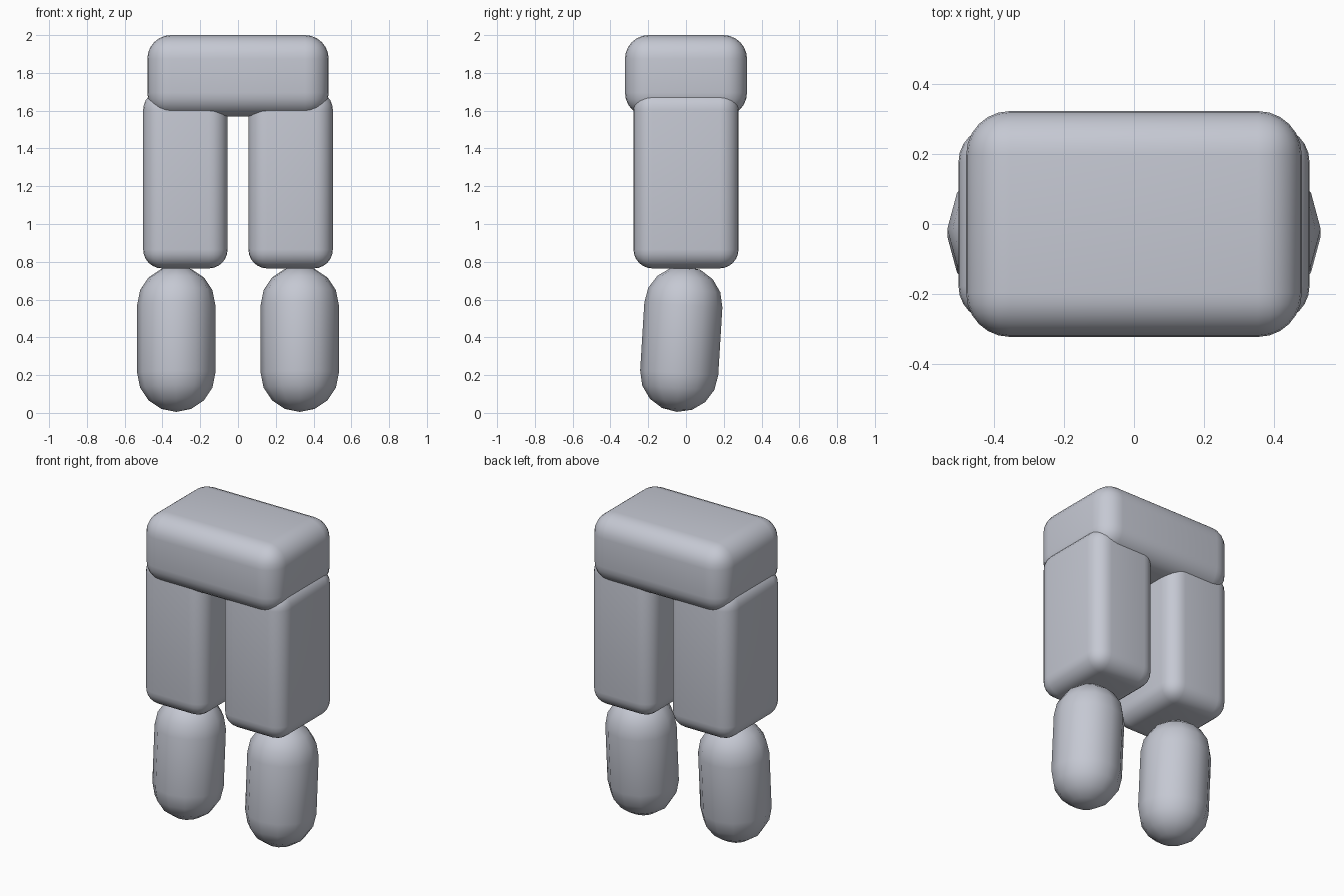
import bpy, bmesh, math
from mathutils import Vector, Matrix

if "Cube" in bpy.data.objects:
    bpy.data.objects.remove(bpy.data.objects["Cube"])

grey = bpy.data.materials.new("cool grey")
grey.diffuse_color = (0.56, 0.58, 0.65, 1)
grey.use_nodes = True
grey.node_tree.nodes["Principled BSDF"].inputs["Base Color"].default_value = grey.diffuse_color


def finish(name, bm):
    mesh = bpy.data.meshes.new(name)
    bmesh.ops.recalc_face_normals(bm, faces=bm.faces)
    for f in bm.faces:
        f.smooth = True
    bm.to_mesh(mesh)
    bm.free()
    mesh.materials.append(grey)
    ob = bpy.data.objects.new(name, mesh)
    bpy.context.collection.objects.link(ob)
    return ob


def rounded_box(name, lo, hi, radius):
    lo, hi = Vector(lo), Vector(hi)
    bm = bmesh.new()
    bmesh.ops.create_cube(bm, size=1)
    bmesh.ops.scale(bm, vec=hi - lo, verts=bm.verts)
    bmesh.ops.translate(bm, vec=(lo + hi) / 2, verts=bm.verts)
    bmesh.ops.bevel(bm, geom=bm.edges[:], offset=radius, segments=6,
                    profile=0.5, affect='EDGES')
    return finish(name, bm)


def capsule(name, bottom, top, radius, sides=12, rings=8):
    # Sphere split at its equator, with the halves pulled to the two ends
    bottom, top = Vector(bottom), Vector(top)
    half = (top - bottom).length / 2
    tilt = Vector((0, 0, 1)).rotation_difference(top - bottom).to_matrix().to_4x4()
    place = Matrix.Translation((top + bottom) / 2) @ tilt
    bm = bmesh.new()
    loops = []
    for end in (-1, 1):
        angles = [math.pi / 2 * i / (rings // 2) for i in range(rings // 2)]
        for a in (reversed(angles) if end < 0 else angles):
            r, z = radius * math.cos(a), end * (half + radius * math.sin(a))
            loops.append([bm.verts.new((r * math.cos(t), r * math.sin(t), z))
                          for t in (2 * math.pi * k / sides for k in range(sides))])
    for a, b in zip(loops, loops[1:]):
        for k in range(sides):
            n = (k + 1) % sides
            bm.faces.new((a[k], a[n], b[n], b[k]))
    for loop, end in ((loops[0], -1), (loops[-1], 1)):
        pole = bm.verts.new((0, 0, end * (half + radius)))
        for k in range(sides):
            bm.faces.new((loop[k], loop[(k + 1) % sides], pole))
    bm.transform(place)
    return finish(name, bm)


# Hips
rounded_box("hips", (-0.48, -0.323, 1.57), (0.48, 0.323, 2.0), 0.125)

# Legs, mirrored left and right
for side, s in (("left", -1), ("right", 1)):
    x0, x1 = sorted((s * 0.055, s * 0.502))
    rounded_box(side + "_thigh", (x0, -0.278, 0.765), (x1, 0.278, 1.705), 0.1)
    capsule(side + "_shin", (s * 0.327, -0.036, 0.212),
            (s * 0.327, -0.014, 0.571), 0.207)
